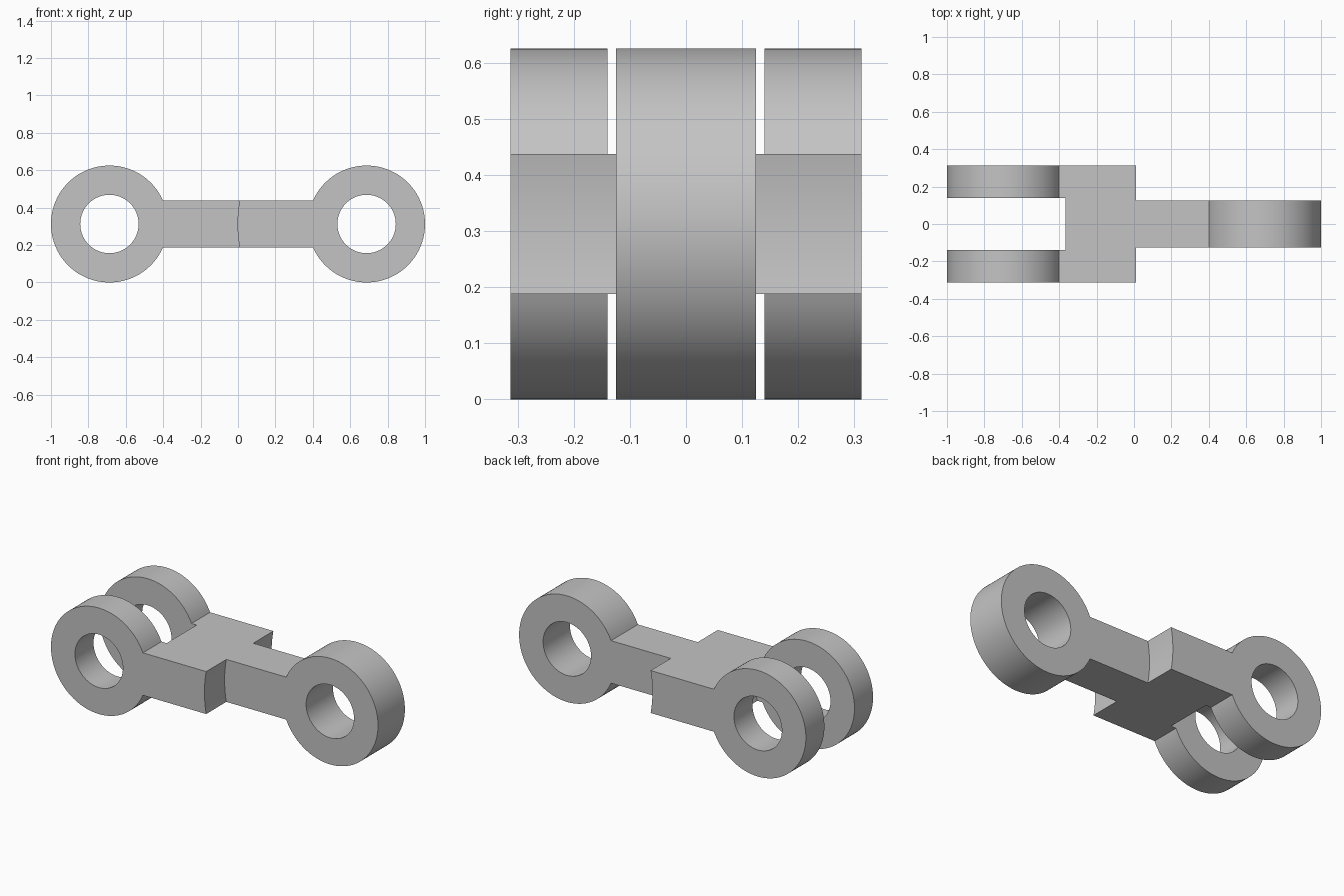
import bpy
import bmesh
from math import asin, cos, pi, sin
from mathutils import Matrix, Vector

cube = bpy.data.objects.get("Cube")
if cube:
    bpy.data.objects.remove(cube, do_unlink=True)

EYE_X = 0.6875        # distance of each eye centre from the middle
EYE_R = 0.3125        # outer eye radius, also half width and centre height
BORE_R = 0.156
BAR_H = 0.125         # half height of the bar
TONGUE_W = 0.125      # half width of the single eye
SLOT_W = 0.14         # half width of the fork slot

grey = bpy.data.materials.new("plain grey")
grey.diffuse_color = (0.55, 0.55, 0.55, 1)
grey.use_nodes = True
grey.node_tree.nodes["Principled BSDF"].inputs["Base Color"].default_value = grey.diffuse_color


def make_object(name, bm):
    bmesh.ops.recalc_face_normals(bm, faces=bm.faces)
    mesh = bpy.data.meshes.new(name)
    bm.to_mesh(mesh)
    bm.free()
    obj = bpy.data.objects.new(name, mesh)
    bpy.context.collection.objects.link(obj)
    mesh.materials.append(grey)
    return obj


def cut_cylinder(body, x, y, radius, depth):
    """Subtract a cylinder lying along y."""
    bm = bmesh.new()
    place = Matrix.Translation((x, y, EYE_R)) @ Matrix.Rotation(pi / 2, 4, 'X')
    bmesh.ops.create_cone(bm, cap_ends=True, segments=128, radius1=radius,
                          radius2=radius, depth=depth, matrix=place)
    cutter = make_object("cutter", bm)
    cutter.hide_render = True
    mod = body.modifiers.new("cut", 'BOOLEAN')
    mod.operation = 'DIFFERENCE'
    mod.solver = 'EXACT'
    mod.object = cutter
    bpy.ops.object.modifier_apply(modifier=mod.name)
    bpy.data.objects.remove(cutter, do_unlink=True)


# Side outline: an arc for each eye, joined by the straight bar
STEPS = 96
join = asin(BAR_H / EYE_R)
arc = [join - pi + (2 * pi - 2 * join) * i / STEPS for i in range(STEPS + 1)]
right_eye = [(EYE_X + EYE_R * cos(a), EYE_R + EYE_R * sin(a)) for a in arc]
outline = right_eye + [(-x, 2 * EYE_R - z) for x, z in right_eye]

bm = bmesh.new()
face = bm.faces.new([bm.verts.new((x, -EYE_R, z)) for x, z in outline])
grown = bmesh.ops.extrude_face_region(bm, geom=[face])
bmesh.ops.translate(bm, vec=Vector((0, 2 * EYE_R, 0)),
                    verts=[v for v in grown["geom"] if isinstance(v, bmesh.types.BMVert)])
link = make_object("fork_and_eye_link", bm)
bpy.ops.object.select_all(action='DESELECT')
bpy.context.view_layer.objects.active = link
link.select_set(True)

# Fork slot with a rounded end
cut_cylinder(link, -EYE_X, 0, EYE_R * 1.1, 2 * SLOT_W)

# Narrow tongue with slightly hollow shoulders, and the two bores
for side in (-1, 1):
    cut_cylinder(link, EYE_X, side * (TONGUE_W + 0.2), EYE_R * 2.2, 0.4)
    cut_cylinder(link, side * EYE_X, 0, BORE_R, 1)

bpy.ops.object.shade_smooth_by_angle(angle=pi / 6)
